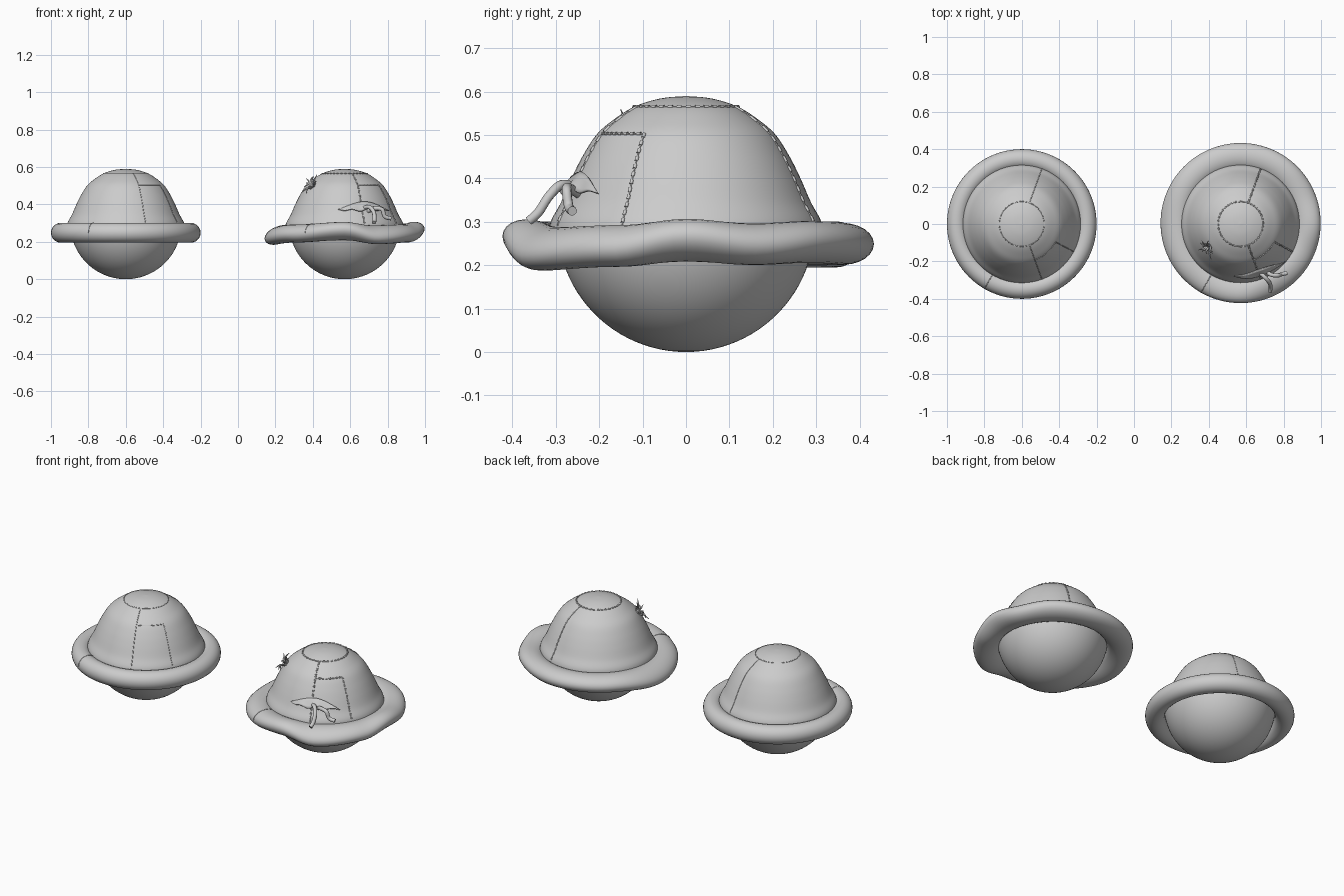
import bpy, math, random
from mathutils import Vector

if "Cube" in bpy.data.objects:
    bpy.data.objects.remove(bpy.data.objects["Cube"])

random.seed(4)
CROWN = [(0, .59), (.06, .584), (.12, .565), (.17, .533), (.207, .5), (.239, .45),
         (.264, .4), (.288, .345), (.312, .3), (.318, .26)]


def spline(pts, n=6):
    """Smooth curve through a few points."""
    p = [Vector(q) for q in pts]
    p = [p[0]] + p + [p[-1]]
    out = []
    for i in range(1, len(p) - 2):
        for k in range(n):
            t = k / n
            a, b, c, d = p[i-1:i+3]
            out.append(.5 * (2*b + (c-a)*t + (2*a-5*b+4*c-d)*t*t + (3*b-a-3*c+d)*t**3))
    return out + [p[-1]]


FINE = spline(CROWN)


def crown_r(z):
    for a, b in zip(FINE, FINE[1:]):
        if b.y <= z <= a.y:
            return a.x + (b.x - a.x) * (a.y - z) / max(a.y - b.y, 1e-6)
    return .31


def on_crown(cx, deg, z, lift=0):
    r, a = crown_r(z) + lift, math.radians(deg)
    return Vector((cx + r * math.cos(a), r * math.sin(a), z))


def mesh(name, verts, faces, angle=60):
    me = bpy.data.meshes.new(name)
    me.from_pydata([tuple(v) for v in verts], [], faces)
    ob = bpy.data.objects.new(name, me)
    bpy.context.collection.objects.link(ob)
    bpy.ops.object.select_all(action='DESELECT')
    bpy.context.view_layer.objects.active = ob
    ob.select_set(True)
    bpy.ops.object.mode_set(mode='EDIT')
    bpy.ops.mesh.select_all(action='SELECT')
    bpy.ops.mesh.remove_doubles(threshold=1e-5)
    bpy.ops.mesh.normals_make_consistent(inside=False)
    bpy.ops.object.mode_set(mode='OBJECT')
    bpy.ops.object.shade_smooth_by_angle(angle=math.radians(angle))
    return ob


def lathe(name, cx, prof, closed=False, shift=lambda r, z, a: (r, z), n=96):
    m, verts, faces = len(prof), [], []
    for i in range(n):
        a = 2 * math.pi * i / n
        for r, z in prof:
            r2, z2 = shift(r, z, a)
            verts.append((cx + r2 * math.cos(a), r2 * math.sin(a), z2))
    for i in range(n):
        for j in range(m if closed else m - 1):
            k, i2 = (j + 1) % m, (i + 1) % n
            faces.append((i*m+j, i*m+k, i2*m+k, i2*m+j))
    return mesh(name, verts, faces)


def tubes(name, paths, radius, res=2, taper=None):
    cu = bpy.data.curves.new(name, 'CURVE')
    cu.dimensions, cu.bevel_depth, cu.bevel_resolution = '3D', radius, res
    cu.use_fill_caps = True
    for path in paths:
        sp = cu.splines.new('POLY')
        sp.points.add(len(path) - 1)
        for i, (pt, v) in enumerate(zip(sp.points, path)):
            pt.co = (*v, 1)
            if taper is not None:
                pt.radius = 1 - (1 - taper) * i / (len(path) - 1)
    ob = bpy.data.objects.new(name, cu)
    bpy.context.collection.objects.link(ob)
    return ob


# Edge height of the worn brim, by angle in degrees
WAVE = [(0, .015), (25, -.001), (50, .008), (90, 0), (135, -.003), (180, -.025),
        (225, -.008), (270, .014), (297, -.02), (335, -.008), (360, .015)]


def wave(a):
    d = math.degrees(a) % 360
    for (a0, h0), (a1, h1) in zip(WAVE, WAVE[1:]):
        if a0 <= d <= a1:
            t = (1 - math.cos(math.pi * (d - a0) / (a1 - a0))) / 2
            return h0 + (h1 - h0) * t


def wavy(r, z, a):
    f = max(0, (r - .3) / .1)
    return r + .005 * math.sin(a), z + wave(a) * f


def ring(cr, cz, a, b, n=24):
    return [(cr + a * math.cos(t), cz + b * math.sin(t))
            for t in (2 * math.pi * i / n for i in range(n))]


def meridian(cx, deg, z0, z1, n=24):
    return [on_crown(cx, deg, z0 + (z1 - z0) * i / n) for i in range(n + 1)]


def parallel(cx, z, d0, d1, n):
    return [on_crown(cx, d0 + (d1 - d0) * i / n, z) for i in range(n + 1)]


def hat(prefix, cx, brim, shift, worn):
    # Round head under the hat
    R = .297
    lathe(prefix + "_head", cx, [(R * math.sin(t), R - R * math.cos(t))
                                 for t in (math.radians(92) * i / 24 for i in range(25))])
    # Crown and padded brim
    lathe(prefix + "_crown", cx, [(v.x, v.y) for v in FINE])
    lathe(prefix + "_brim", cx, brim, True, shift)
    # Panel seams, broken into stitches on the worn hat
    seams = [parallel(cx, .565, 0, 360, 72), meridian(cx, 70, .565, .29),
             meridian(cx, -70, .565, .29), parallel(cx, .503, -70, -28, 16),
             meridian(cx, -28, .503, .29)]
    if worn:
        stitches = [s[i:i+2] for s in seams for i in range(0, len(s) - 1, 2)]
        tubes(prefix + "_stitches", stitches, .0045, 1)
    tubes(prefix + "_seams", seams, .0022, 1)
    # Join across the brim
    a = math.radians(-120)
    path = []
    for r, z in brim[:12]:
        r, z = shift(r, z, a)
        path.append((cx + r * math.cos(a), r * math.sin(a), z))
    tubes(prefix + "_brim_seam", [path], .002, 1)


hat("neat_hat", -.6, ring(.347, .248, .053, .053), lambda r, z, a: (r, z), False)
WX = .57
hat("worn_hat", WX, ring(.357, .249, .071, .048), wavy, True)

# Torn cloth flap lifting off the front of the worn crown
N, M, verts, faces = 28, 4, [], []
for i in range(N + 1):
    t = i / N
    bulge = math.sin(math.pi * t)
    deg = -97 + 57 * t
    top_z = .373 + .045 * math.sin(math.pi * t ** 1.15) - .008 * t
    for j in range(M + 1):
        s = j / M
        drop = bulge * (.042 + .008 * math.sin(t * 19))
        lift = .004 + .034 * s * bulge + .03 * t ** 4
        z = top_z - s * drop
        r = crown_r(top_z) + lift
        a = math.radians(deg)
        verts.append((WX + r * math.cos(a), r * math.sin(a), z))
for i in range(N):
    for j in range(M):
        k = i * (M + 1) + j
        faces.append((k, k + 1, k + M + 2, k + M + 1))
flap = mesh("torn_flap", verts, faces)
mod = flap.modifiers.new("thickness", 'SOLIDIFY')
mod.thickness = .006
mod.offset = 0

# Stuffing strands hanging from the tear
tubes("stuffing_strands", [
    spline([(.66, -.25, .375), (.70, -.285, .386), (.725, -.315, .36), (.73, -.34, .322), (.727, -.362, .302)]),
    spline([(.69, -.24, .36), (.73, -.27, .378), (.77, -.275, .372), (.785, -.27, .335), (.818, -.262, .325)]),
], .011, 3)

# Tuft of straw poking out of the side of the worn crown
base = on_crown(WX, -145, .495, -.01)
normal = Vector((-.68, -.48, .55)).normalized()
u = normal.cross(Vector((0, 0, 1))).normalized()
v = normal.cross(u)
straws = []
for i in range(11):
    a = 2 * math.pi * i / 11 + random.uniform(-.2, .2)
    side = u * math.cos(a) + v * math.sin(a)
    length = random.uniform(.045, .07)
    straws.append([base + side * .006, base + side * length * .5 + normal * .03,
                   base + side * length + normal * random.uniform(.015, .045)])
tubes("straw_tuft", straws, .0085, 1, .12)
